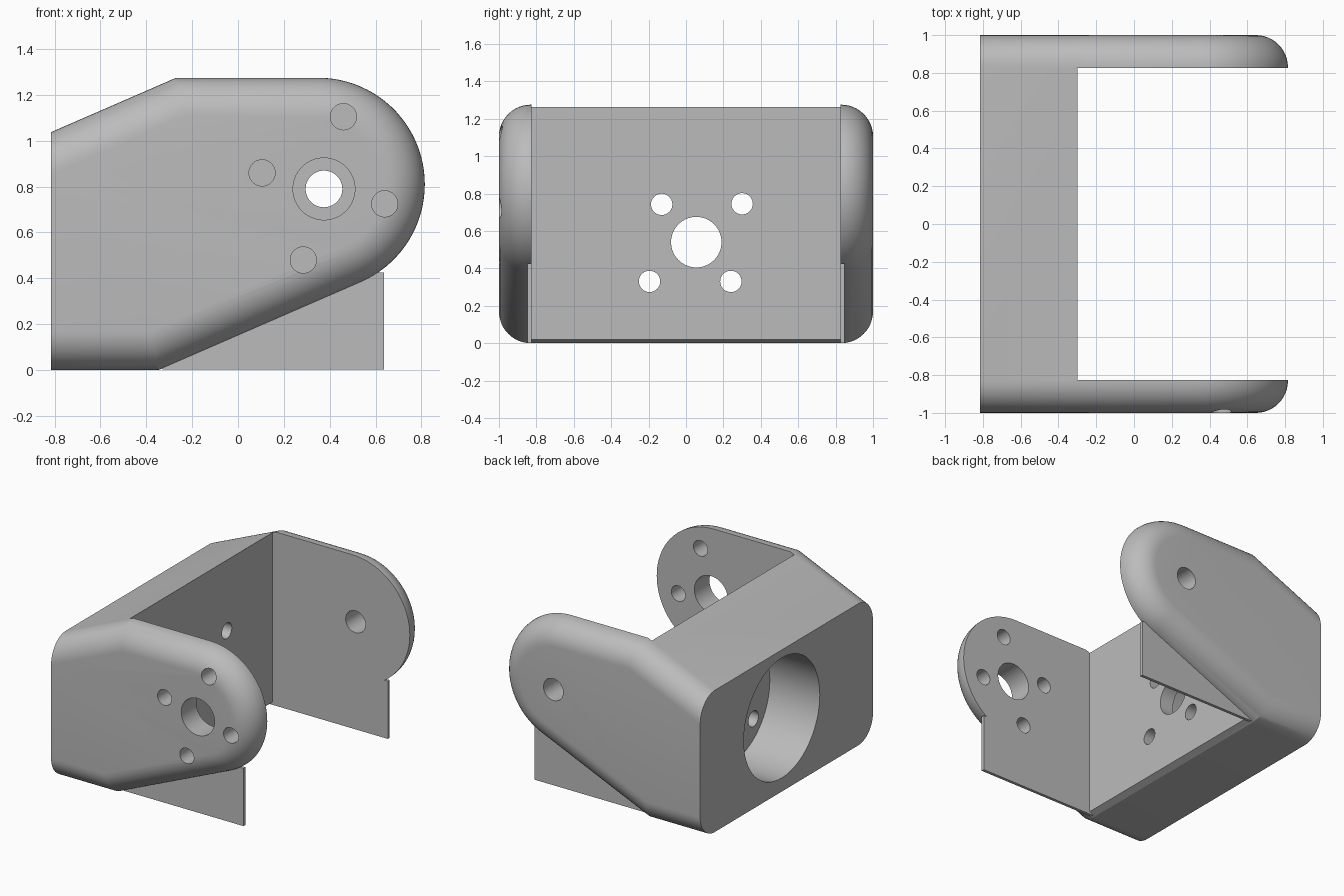
import bpy, bmesh
from math import sin, cos, tan, pi, radians
from mathutils import Matrix, Vector

if "Cube" in bpy.data.objects:
    bpy.data.objects.remove(bpy.data.objects["Cube"])

grey = bpy.data.materials.new("plain grey")
grey.use_nodes = True
colour = (0.5, 0.5, 0.5, 1)
grey.diffuse_color = colour
grey.node_tree.nodes["Principled BSDF"].inputs["Base Color"].default_value = colour

# Main dimensions
BACK, WALL, INNER = -0.815, -0.30, 0.825
SLOPE = radians(23.5)
CX, CZ, R = 0.35, 0.81, 0.465
FILLET = 0.17


def make_object(name, bm):
    bmesh.ops.recalc_face_normals(bm, faces=bm.faces)
    mesh = bpy.data.meshes.new(name)
    bm.to_mesh(mesh)
    bm.free()
    mesh.materials.append(grey)
    obj = bpy.data.objects.new(name, mesh)
    bpy.context.collection.objects.link(obj)
    return obj


def box(name, low, high):
    low, high = Vector(low), Vector(high)
    bm = bmesh.new()
    bmesh.ops.create_cube(bm, size=1)
    bmesh.ops.scale(bm, vec=high - low, verts=bm.verts)
    bmesh.ops.translate(bm, vec=(low + high) / 2, verts=bm.verts)
    return make_object(name, bm)


def cylinder(name, centre, radius, length, axis):
    bm = bmesh.new()
    bmesh.ops.create_cone(bm, cap_ends=True, segments=64, radius1=radius,
                          radius2=radius, depth=length)
    turn = Matrix.Rotation(pi / 2, 4, "Y" if axis == "X" else "X")
    bmesh.ops.transform(bm, matrix=Matrix.Translation(centre) @ turn, verts=bm.verts)
    return make_object(name, bm)


def combine(body, other, operation):
    mod = body.modifiers.new(other.name, "BOOLEAN")
    mod.operation, mod.solver, mod.object = operation, "EXACT", other
    bpy.context.view_layer.objects.active = body
    bpy.ops.object.modifier_apply(modifier=mod.name)
    bpy.data.objects.remove(other)


def outline(inset):
    """Side outline shrunk by inset, except at the flat back."""
    shift = inset * tan(SLOPE / 2)
    low_x = CX - (CZ * cos(SLOPE) - R) / sin(SLOPE) - shift
    top_x, top_z = -0.27 + shift, CZ + R - inset
    points = [(BACK, inset), (low_x, inset)]
    start, steps = SLOPE - pi / 2, 40
    for i in range(steps + 1):
        a = start + (pi / 2 - start) * i / steps
        points.append((CX + (R - inset) * cos(a), CZ + (R - inset) * sin(a)))
    points.append((top_x, top_z))
    points.append((BACK, top_z - (top_x - BACK) * tan(SLOPE)))
    return points


# Body: side outline lofted across the width with rounded outer edges
sections = []
for i in range(13):
    a = pi / 2 * (1 - i / 12)
    sections.append((1 - FILLET + FILLET * sin(a), FILLET * (1 - cos(a))))
sections += [(-y, inset) for y, inset in reversed(sections)]
bm = bmesh.new()
rings = [[bm.verts.new((x, y, z)) for x, z in outline(inset)] for y, inset in sections]
for a, b in zip(rings, rings[1:]):
    for i in range(len(a)):
        j = (i + 1) % len(a)
        bm.faces.new((a[i], a[j], b[j], b[i]))
bm.faces.new(rings[0])
bm.faces.new(rings[-1])
body = make_object("bracket_body", bm)

# Gap between the two arms
combine(body, box("gap", (WALL, -INNER, -1), (2, INNER, 2)), "DIFFERENCE")

# Thin square tabs along the inner face of each arm
for side in (-1, 1):
    ys = sorted((side * INNER, side * 0.847))
    combine(body, box("tab", (-0.33, ys[0], 0.002), (0.637, ys[1], 0.425)), "UNION")

# Arm holes: one pivot hole on the back arm, a hub and screw holes on the front arm
combine(body, cylinder("pivot_hole", (0.375, 0.9, 0.79), 0.08, 0.5, "Y"), "DIFFERENCE")
combine(body, cylinder("hub_hole", (0.375, -0.9, 0.79), 0.135, 0.5, "Y"), "DIFFERENCE")
for x, z in ((0.46, 1.105), (0.105, 0.86), (0.64, 0.725), (0.285, 0.48)):
    combine(body, cylinder("arm_screw_hole", (x, -0.9, z), 0.057, 0.5, "Y"), "DIFFERENCE")

# Round pocket in the back, with a hub and screw holes through the wall
combine(body, cylinder("pocket", (-0.91, 0.055, 0.54), 0.44, 1.0, "X"), "DIFFERENCE")
combine(body, cylinder("wall_hub_hole", (-0.35, 0.055, 0.54), 0.135, 0.4, "X"), "DIFFERENCE")
for y, z in ((-0.13, 0.742), (0.30, 0.745), (-0.195, 0.33), (0.24, 0.33)):
    combine(body, cylinder("wall_screw_hole", (-0.35, y, z), 0.057, 0.4, "X"), "DIFFERENCE")

# Smooth the rounded edges, keep the rest crisp
bpy.ops.object.select_all(action="DESELECT")
body.select_set(True)
bpy.context.view_layer.objects.active = body
bpy.ops.object.shade_smooth_by_angle(angle=radians(20))
